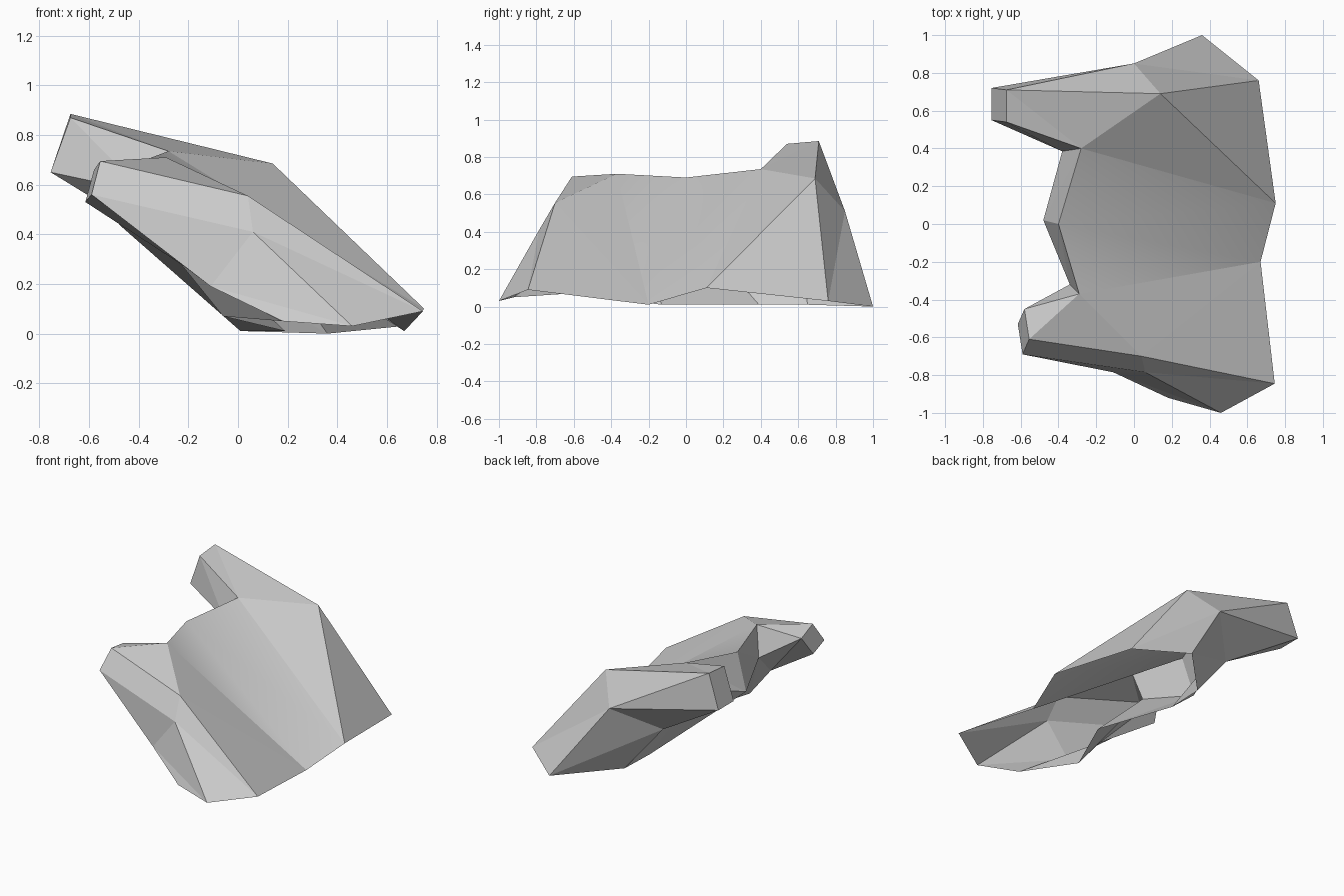
import bpy, bmesh
from mathutils import Vector

cube = bpy.data.objects.get("Cube")
if cube:
    bpy.data.objects.remove(cube, do_unlink=True)

# Single grey material
grey = bpy.data.materials.new("plain_grey")
grey.use_nodes = True
colour = (0.6, 0.6, 0.6, 1.0)
grey.diffuse_color = colour
grey.node_tree.nodes["Principled BSDF"].inputs["Base Color"].default_value = colour


def add_face(bm, points, smooth=False):
    """Add a face, skipping repeated corners."""
    corners = []
    for point in points:
        if all((point - other).length > 1e-4 for other in corners):
            corners.append(point)
    if len(corners) > 2:
        bm.faces.new([bm.verts.new(corner) for corner in corners]).smooth = smooth


def loft(bm, first, second, skip=None, flip=None):
    """Join two matching rings with triangles; one side may be left out,
    and one side may use the other diagonal."""
    count = len(first)
    for i in range(count):
        j = (i + 1) % count
        if i == flip:
            add_face(bm, [first[i], first[j], second[i]])
            add_face(bm, [first[j], second[j], second[i]])
        elif i != skip:
            add_face(bm, [first[i], first[j], second[j]])
            add_face(bm, [first[i], second[j], second[i]])


def section(*points):
    return [Vector(point) for point in points]


bm = bmesh.new()

# Rear arm: square tip, root section, then the flared foot
rear_tip = section((-.675, .71, .885), (-.675, .54, .87), (-.755, .55, .65),
                   (-.755, .72, .65), (-.675, .71, .885))
rear_root = section((.14, .69, .685), (-.28, .4, .735), (-.38, .385, .57),
                    (-.25, .61, .34), (0, .85, .51))
rear_foot = section((.66, .76, .03), (.75, .11, .1), (.01, .39, .01),
                    (.02, .65, .01), (.36, 1, 0))
add_face(bm, rear_tip)
loft(bm, rear_tip, rear_root)
loft(bm, rear_root, rear_foot, skip=1)

# Front arm: same build with a narrower tip
high, near, low, outer = section((-.555, -.61, .695), (-.58, -.45, .66),
                                 (-.615, -.53, .53), (-.59, -.69, .56))
front_tip = [high, near, near, low, outer, outer]
front_root = section((.04, -.7, .555), (-.29, -.37, .71), (-.34, -.32, .51),
                     (-.23, -.61, .28), (-.11, -.785, .19), (.06, -.785, .41))
front_foot = section((.745, -.845, .09), (.67, -.2, .01), (.19, -.13, .01),
                     (-.06, -.62, .07), (.18, -.92, .05), (.46, -1, .03))
add_face(bm, front_tip)
loft(bm, front_tip, front_root, flip=3)
loft(bm, front_root, front_foot, skip=1)

# Saddle between the arms: smooth seat, back rim and back wall, open below
seat_mid, wall_mid = section((-.4, 0, .69), (-.48, .02, .44))
rear_seat, rear_wall = rear_root[1:3]
rear_edge, rear_heel = rear_foot[1:3]
front_seat, front_wall = front_root[1:3]
front_edge, front_heel = front_foot[1:3]
for fan in ([rear_seat, rear_edge, seat_mid], [seat_mid, rear_edge, front_edge],
            [seat_mid, front_edge, front_seat]):
    add_face(bm, fan, smooth=True)
for panel in ([rear_seat, seat_mid, wall_mid], [rear_seat, wall_mid, rear_wall],
              [seat_mid, front_seat, front_wall], [seat_mid, front_wall, wall_mid],
              [rear_wall, wall_mid, rear_heel], [wall_mid, front_heel, rear_heel],
              [wall_mid, front_wall, front_heel]):
    add_face(bm, panel)

# Weld the parts into one shell with the broad seat facing up
bmesh.ops.remove_doubles(bm, verts=bm.verts[:], dist=0.001)
bmesh.ops.recalc_face_normals(bm, faces=bm.faces[:])
if sum(f.normal.z for f in bm.faces if f.smooth) < 0:
    bmesh.ops.reverse_faces(bm, faces=bm.faces[:])
mesh = bpy.data.meshes.new("saddle_shell")
bm.to_mesh(mesh)
bm.free()
mesh.materials.append(grey)
shell = bpy.data.objects.new("saddle_shell", mesh)
bpy.context.collection.objects.link(shell)
